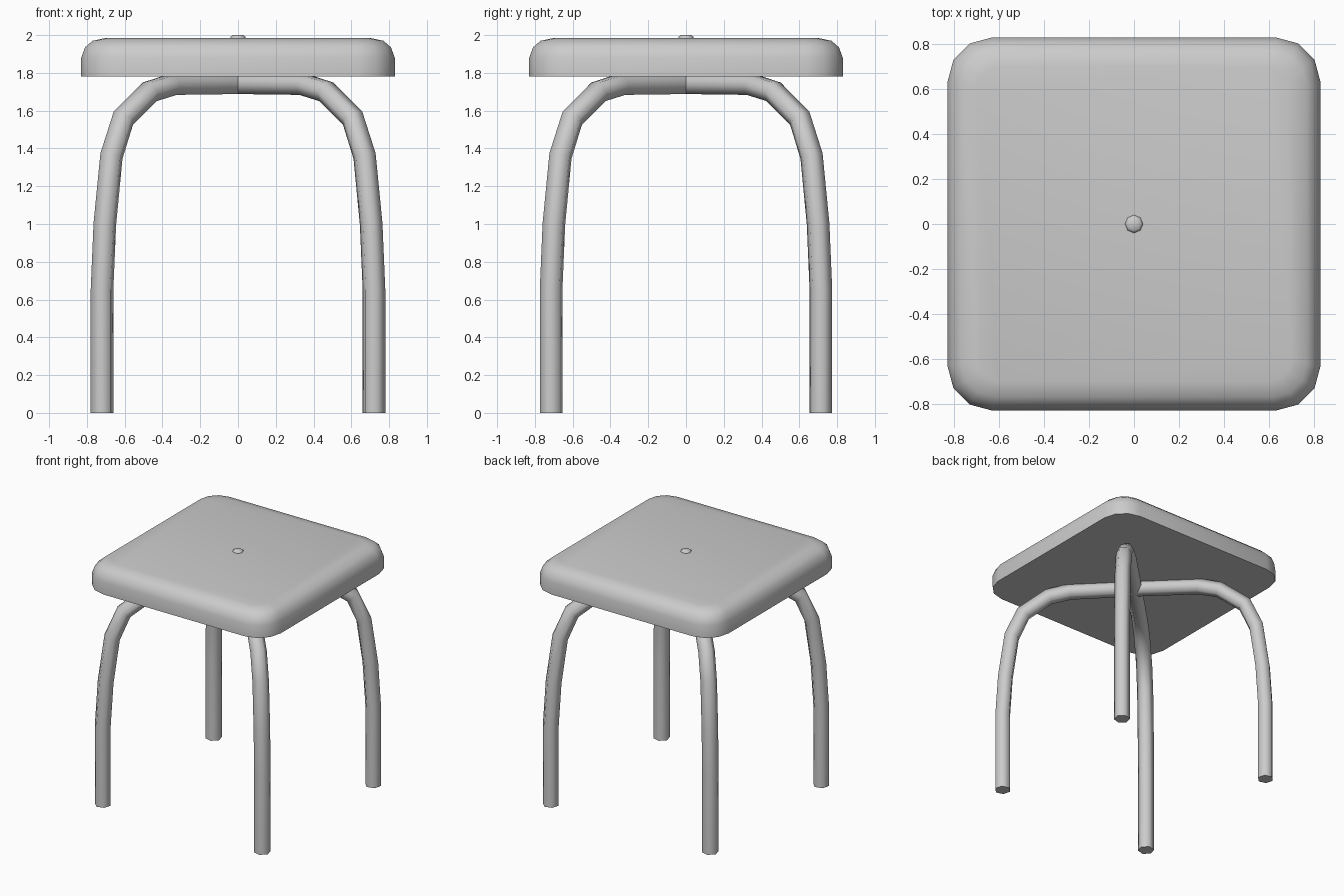
import bpy, bmesh, math
from mathutils import Vector

if "Cube" in bpy.data.objects:
    bpy.data.objects.remove(bpy.data.objects["Cube"])


def make_object(name, rings, angle):
    """Skin a list of equal-length vertex rings and cap both ends."""
    bm = bmesh.new()
    loops = [[bm.verts.new(p) for p in ring] for ring in rings]
    n = len(loops[0])
    for a, b in zip(loops, loops[1:]):
        for i in range(n):
            j = (i + 1) % n
            bm.faces.new((a[i], a[j], b[j], b[i]))
    bm.faces.new(loops[0][::-1])
    bm.faces.new(loops[-1])
    bmesh.ops.recalc_face_normals(bm, faces=bm.faces)
    mesh = bpy.data.meshes.new(name)
    bm.to_mesh(mesh)
    bm.free()
    obj = bpy.data.objects.new(name, mesh)
    bpy.context.collection.objects.link(obj)
    bpy.ops.object.select_all(action='DESELECT')
    bpy.context.view_layer.objects.active = obj
    obj.select_set(True)
    bpy.ops.object.shade_smooth_by_angle(angle=math.radians(angle))
    return obj


def rounded_square(half, radius, z, segments=3):
    pts = []
    for q in range(4):
        start = q * math.pi / 2
        cx = (half - radius) * (1 if q in (0, 3) else -1)
        cy = (half - radius) * (1 if q in (0, 1) else -1)
        for k in range(segments + 1):
            a = start + k * math.pi / 2 / segments
            pts.append((cx + radius * math.cos(a), cy + radius * math.sin(a), z))
    return pts


# Seat: rounded slab with a softened top edge
seat_profile = [(0.83, 1.78), (0.83, 1.88), (0.81, 1.935), (0.77, 1.97), (0.70, 1.985)]
make_object("seat", [rounded_square(h, 0.195 - (0.83 - h) * 0.75, z)
                     for h, z in seat_profile], 50)

# Centre button on the seat
make_object("seat_button", [[(r * math.cos(k * math.pi / 4), r * math.sin(k * math.pi / 4), z)
                             for k in range(8)]
                            for r, z in [(0.04, 1.97), (0.04, 1.99), (0.028, 2.0)]], 50)

# Bent tube legs: two arches crossing on the diagonals
half_path = [(0.72, 0), (0.72, 0.65), (0.705, 1.0), (0.67, 1.36),
             (0.607, 1.56), (0.467, 1.70), (0.35, 1.737)]
path = half_path + [(0, 1.742)] + [(-s, z) for s, z in reversed(half_path)]


def leg_arch(name, sign, sides=6, radius=0.062):
    pts = [Vector((s, sign * s * 0.992, z)) for s, z in path]
    lateral = Vector((-sign, 1, 0)).normalized()
    rings = []
    for i, p in enumerate(pts):
        before = (p - pts[i - 1]).normalized() if i else Vector((0, 0, 1))
        after = (pts[i + 1] - p).normalized() if i < len(pts) - 1 else Vector((0, 0, -1))
        normal = (before + after).normalized().cross(lateral)
        rings.append([p + radius * (math.cos(2 * math.pi * k / sides) * lateral
                                    + math.sin(2 * math.pi * k / sides) * normal)
                      for k in range(sides)])
    make_object(name, rings, 65)


leg_arch("leg_arch_a", 1)
leg_arch("leg_arch_b", -1)
